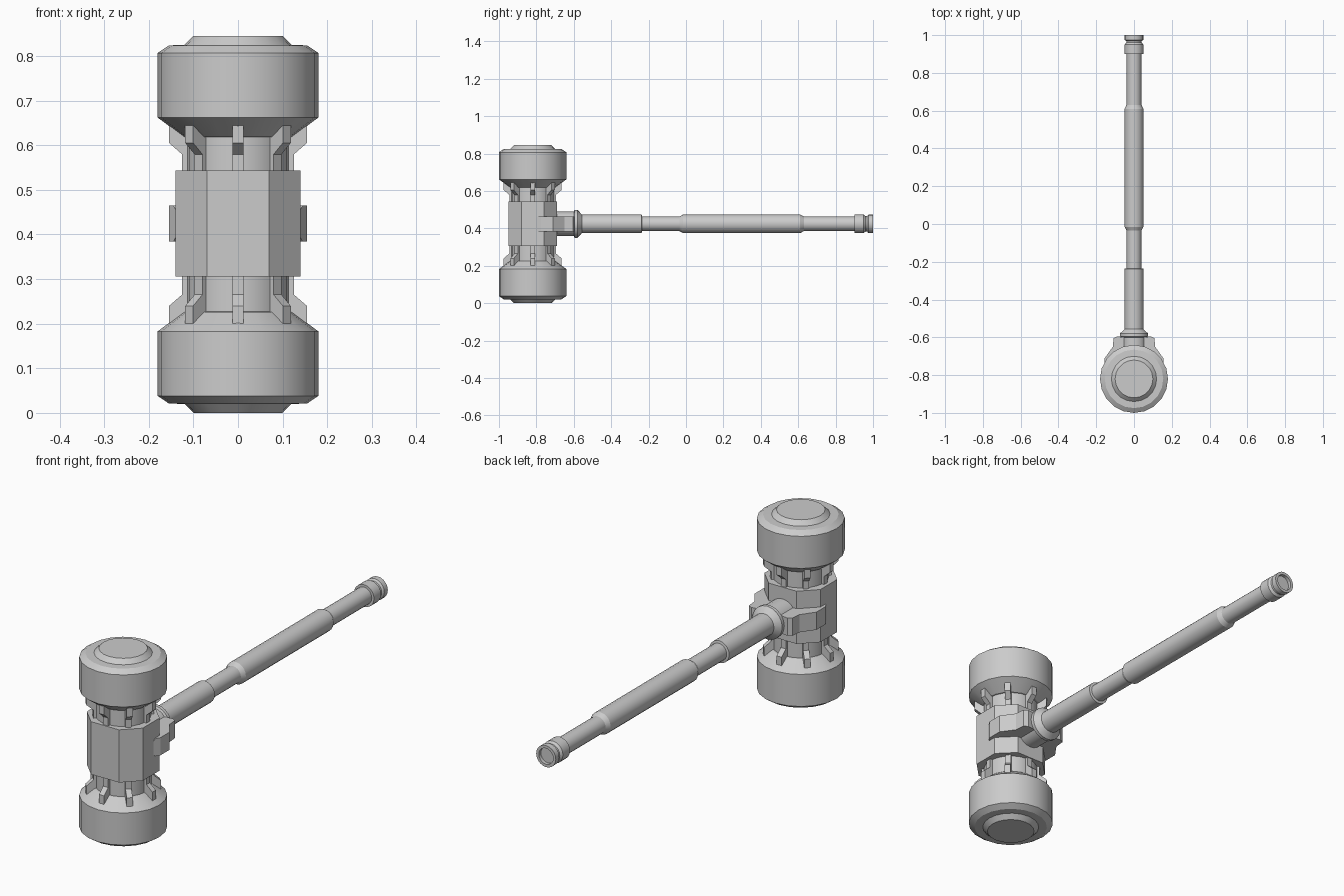
import bpy, bmesh
from math import sin, cos, pi, radians
from mathutils import Matrix, Vector

if "Cube" in bpy.data.objects:
    bpy.data.objects.remove(bpy.data.objects["Cube"])

HEAD_Y, MID_Z = -0.82, 0.4225


def finish(name, bm, smooth=False):
    bmesh.ops.remove_doubles(bm, verts=bm.verts, dist=1e-5)
    bmesh.ops.recalc_face_normals(bm, faces=bm.faces)
    mesh = bpy.data.meshes.new(name)
    bm.to_mesh(mesh)
    bm.free()
    ob = bpy.data.objects.new(name, mesh)
    bpy.context.collection.objects.link(ob)
    if smooth:
        bpy.ops.object.select_all(action='DESELECT')
        ob.select_set(True)
        bpy.context.view_layer.objects.active = ob
        bpy.ops.object.shade_smooth_by_angle(angle=radians(25))
    return ob


def lathe(name, profile, matrix, sides=20):
    """Revolve (radius, height) points about z, then place with matrix."""
    bm = bmesh.new()
    rings = [[bm.verts.new((r * cos(2 * pi * i / sides), r * sin(2 * pi * i / sides), h))
              for i in range(sides)] for r, h in profile]
    for a, b in zip(rings, rings[1:]):
        for i in range(sides):
            j = (i + 1) % sides
            bm.faces.new((a[i], a[j], b[j], b[i]))
    bm.faces.new(rings[0])
    bm.faces.new(rings[-1])
    bm.transform(matrix)
    return finish(name, bm, True)


def prism(bm, pts, depth, matrix):
    """Extrude a flat outline by depth, centred on its plane."""
    verts = [bm.verts.new((x, y, -depth / 2)) for x, y in pts]
    face = bm.faces.new(verts)
    new = bmesh.ops.extrude_face_region(bm, geom=[face])['geom']
    top = [v for v in new if isinstance(v, bmesh.types.BMVert)]
    bmesh.ops.translate(bm, verts=top, vec=(0, 0, depth))
    bmesh.ops.transform(bm, matrix=matrix, verts=verts + top)


# hammer head: two striking drums joined by a core
half = [(0.10, 0), (0.12, 0.02), (0.155, 0.021), (0.18, 0.038),
        (0.18, 0.183), (0.122, 0.226), (0.115, 0.227)]
profile = half + [(r, 2 * MID_Z - z) for r, z in reversed(half)]
lathe("hammer_head", profile, Matrix.Translation((0, HEAD_Y, 0)))

# eight sided centre block
bm = bmesh.new()
octagon = [(0.07, -0.13), (0.14, -0.06), (0.14, 0.06), (0.07, 0.13),
           (-0.07, 0.13), (-0.14, 0.06), (-0.14, -0.06), (-0.07, -0.13)]
prism(bm, octagon, 0.238, Matrix.Translation((0, HEAD_Y, MID_Z + 0.002)))
finish("centre_block", bm)

# radial fins between block and drums
fin = [(0.10, 0.10), (0.125, 0.10), (0.125, 0.157), (0.155, 0.183),
       (0.155, 0.222), (0.10, 0.222)]
upright = Matrix.Rotation(pi / 2, 4, 'X')
bm = bmesh.new()
for flip in (1, -1):
    for i in range(8):
        place = (Matrix.Translation((0, HEAD_Y, MID_Z)) @ Matrix.Rotation(i * pi / 4, 4, 'Z')
                 @ Matrix.Diagonal((1, 1, flip, 1)) @ upright)
        prism(bm, fin, 0.025, place)
finish("fins", bm)

# clamp arms from the collar round both sides of the block
arm = [(0.05, -0.60), (0.09, -0.595), (0.108, -0.605), (0.112, -0.65),
       (0.155, -0.71), (0.155, -0.775), (0.135, -0.812), (0.11, -0.812), (0.05, -0.70)]
bm = bmesh.new()
for side in (1, -1):
    prism(bm, arm, 0.08, Matrix.Translation((0, 0, MID_Z + 0.002)) @ Matrix.Diagonal((side, 1, 1, 1)))
# clip the tips of the arms where they end on the block
tips = [e for e in bm.edges
        if all(v.co.y < -0.80 for v in e.verts) and abs(e.verts[0].co.z - e.verts[1].co.z) < 1e-4]
bmesh.ops.bevel(bm, geom=tips, offset=0.018, segments=1, affect='EDGES')
finish("clamp_arms", bm)

# collar, handle and grip along y
along_y = Matrix.Translation((0, 0, MID_Z + 0.002)) @ Matrix.Rotation(-pi / 2, 4, 'X')
lathe("collar", [(0.066, -0.72), (0.066, -0.64), (0.066, -0.60), (0.075, -0.595),
                 (0.075, -0.58), (0.05, -0.557)], along_y)
lathe("handle", [(0.05, -0.58), (0.05, -0.237), (0.039, -0.235), (0.039, -0.035),
                 (0.05, -0.015), (0.05, 0.61), (0.039, 0.63), (0.039, 0.90)], along_y)
# pommel with groove and hollow end
lathe("pommel", [(0.038, 0.90), (0.05, 0.90), (0.05, 0.95), (0.041, 0.96), (0.041, 0.968),
                 (0.049, 0.975), (0.049, 1.0), (0.036, 1.0), (0.036, 0.985)], along_y)
